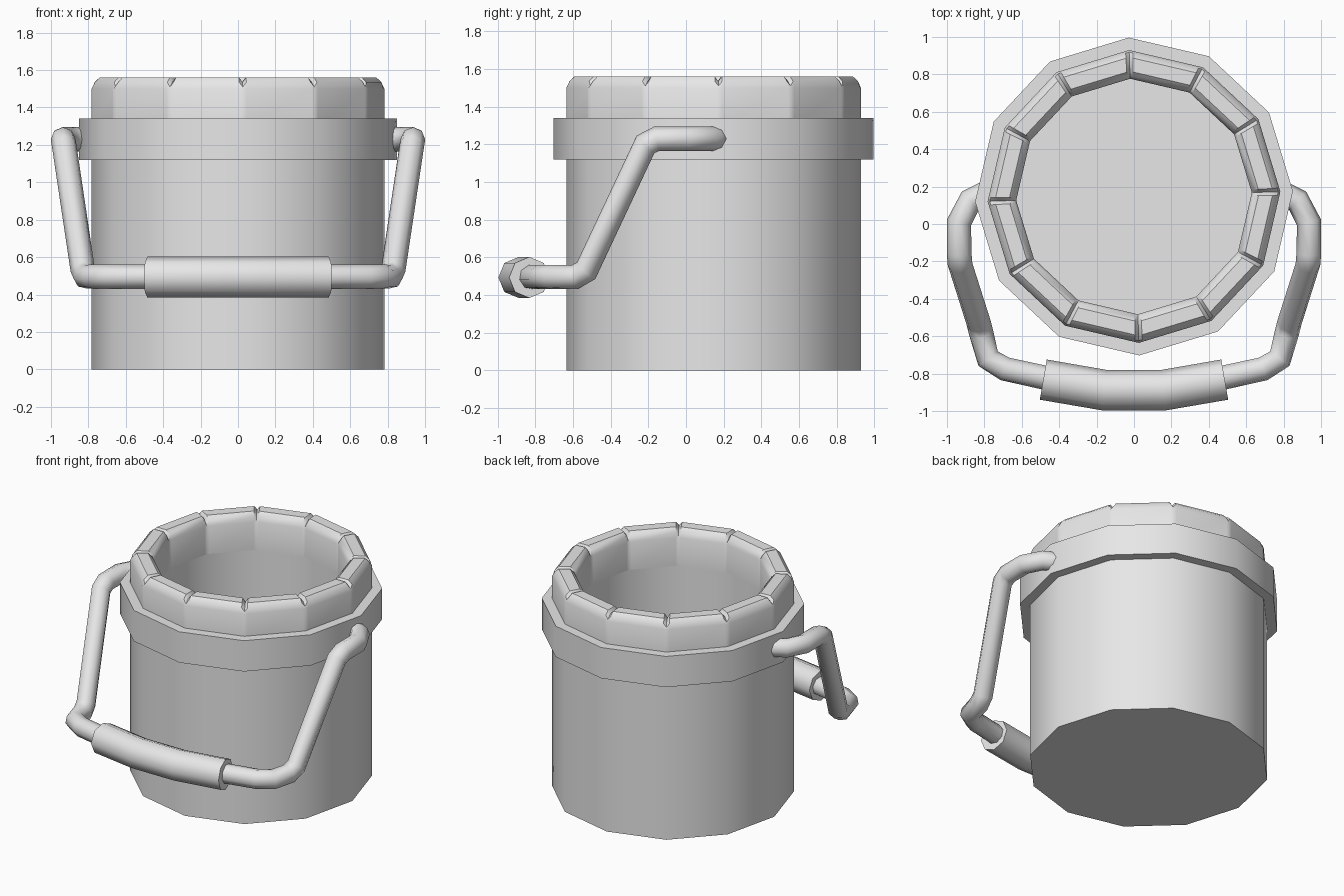
import bpy, bmesh, math
from mathutils import Vector

cube = bpy.data.objects.get("Cube")
if cube:
    bpy.data.objects.remove(cube, do_unlink=True)

SIDES = 12
CENTRE_Y = 0.147
TURN = math.radians(1.9)

grey = bpy.data.materials.new("light_grey")
grey.use_nodes = True
grey.diffuse_color = (0.8, 0.8, 0.8, 1)
grey.node_tree.nodes["Principled BSDF"].inputs["Base Color"].default_value = (0.8, 0.8, 0.8, 1)


def smooth(obj, degrees):
    bpy.ops.object.select_all(action='DESELECT')
    obj.select_set(True)
    bpy.context.view_layer.objects.active = obj
    bpy.ops.object.shade_smooth_by_angle(angle=math.radians(degrees))


def corner(k):
    a = TURN + math.tau * k / SIDES
    return Vector((math.cos(a), math.sin(a), 0))


def lathe(name, profile, notch=0.0, cap=False, closed=False):
    """Sweep (radius, z) points round the twelve sides, optionally notching the top corners."""
    columns = []
    for k in range(SIDES):
        columns.append((corner(k), notch))
        if notch:
            for f in (0.05, 0.95):
                columns.append((corner(k).lerp(corner(k + 1), f), 0))
    bm = bmesh.new()
    rings = []
    for r, z in profile:
        rings.append([bm.verts.new((c.x * r, c.y * r + CENTRE_Y, z - (drop if z > 1.53 else 0)))
                      for c, drop in columns])
    pairs = list(zip(rings, rings[1:]))
    if closed:
        pairs.append((rings[-1], rings[0]))
    n = len(columns)
    for low, high in pairs:
        for i in range(n):
            j = (i + 1) % n
            bm.faces.new((low[i], low[j], high[j], high[i]))
    if cap:
        bm.faces.new(rings[0])
        bm.faces.new(rings[-1])
    bmesh.ops.recalc_face_normals(bm, faces=bm.faces)
    mesh = bpy.data.meshes.new(name)
    bm.to_mesh(mesh)
    bm.free()
    mesh.materials.append(grey)
    obj = bpy.data.objects.new(name, mesh)
    bpy.context.collection.objects.link(obj)
    smooth(obj, 40)
    return obj


def tube(name, half_path, radius):
    """Eight-sided tube along a path mirrored across x = 0."""
    path = half_path + [(-x, y, z) for x, y, z in reversed(half_path)]
    curve = bpy.data.curves.new(name, 'CURVE')
    curve.dimensions = '3D'
    curve.bevel_depth = radius
    curve.bevel_resolution = 2
    curve.use_fill_caps = True
    spline = curve.splines.new('POLY')
    spline.points.add(len(path) - 1)
    for point, co in zip(spline.points, path):
        point.co = (*co, 1)
    curve.materials.append(grey)
    obj = bpy.data.objects.new(name, curve)
    bpy.context.collection.objects.link(obj)
    bpy.ops.object.select_all(action='DESELECT')
    obj.select_set(True)
    bpy.context.view_layer.objects.active = obj
    bpy.ops.object.convert(target='MESH')
    smooth(bpy.context.object, 50)


# Bucket wall with its floor and hollow inside
lathe("bucket_body", [(0.783, 0), (0.783, 1.3), (0.63, 1.3), (0.63, 0.15)], cap=True)

# Rounded rim, notched at each corner
lathe("bucket_rim", [(0.783, 1.3), (0.783, 1.5), (0.772, 1.535), (0.745, 1.56),
                     (0.67, 1.56), (0.643, 1.535), (0.63, 1.5), (0.63, 1.3)], notch=0.025)

# Raised band below the rim
lathe("bucket_band", [(0.85, 1.12), (0.85, 1.34), (0.77, 1.34), (0.77, 1.12)], closed=True)

# Wire handle, hinged on the band and hanging at the front
tube("handle", [(0.80, 0.16, 1.23), (0.875, 0.125, 1.23), (0.935, 0.01, 1.23),
                (0.935, -0.155, 1.23), (0.93, -0.215, 1.2), (0.83, -0.53, 0.53),
                (0.815, -0.59, 0.495), (0.78, -0.72, 0.495), (0.69, -0.775, 0.495),
                (0.485, -0.82, 0.495), (0.16, -0.88, 0.495)], 0.066)

# Thick grip on the handle
tube("handle_grip", [(0.485, -0.832, 0.493), (0.16, -0.888, 0.493)], 0.109)
